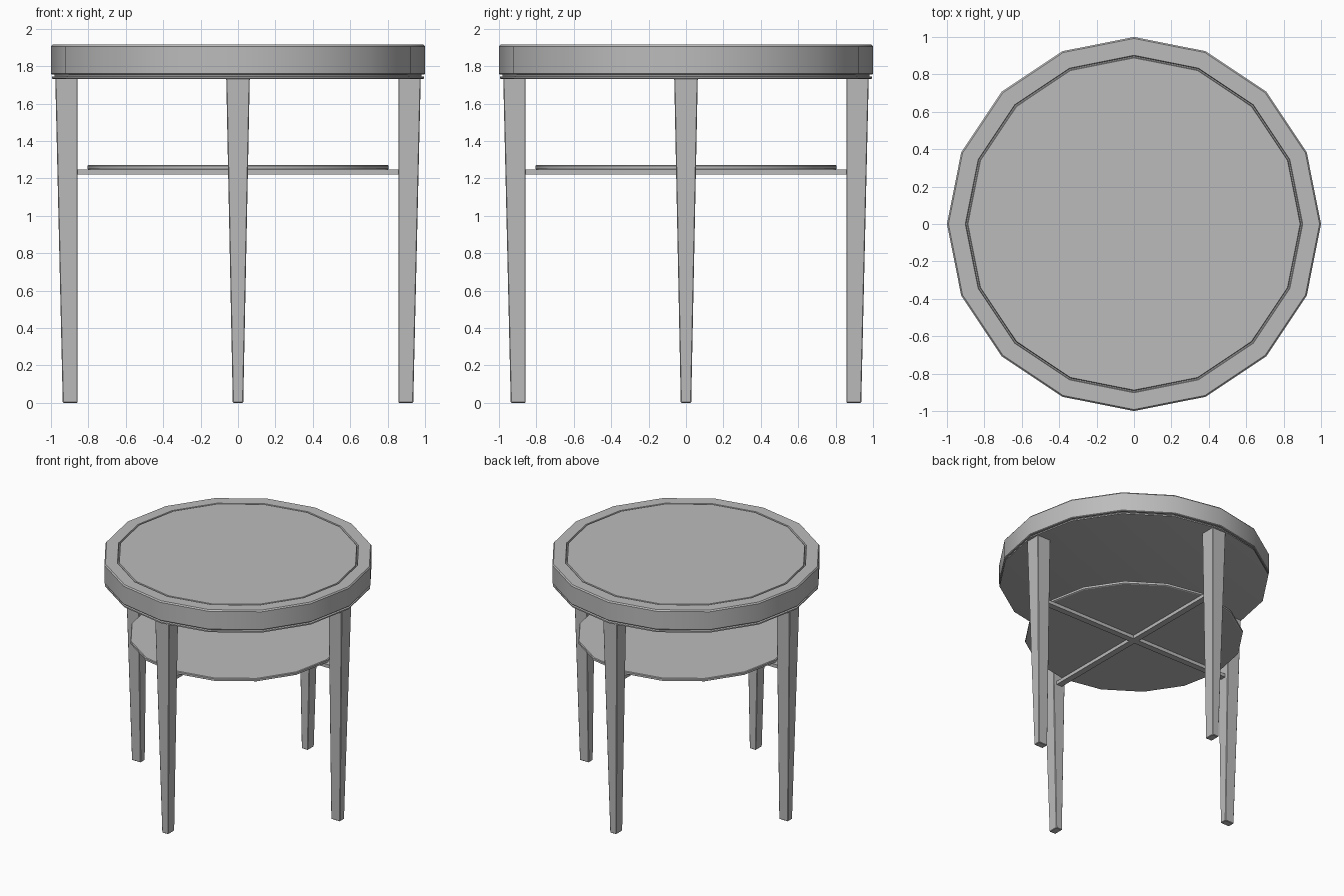
import bpy
import bmesh
import math

cube = bpy.data.objects.get("Cube")
if cube:
    bpy.data.objects.remove(cube, do_unlink=True)

SIDES = 16

grey = bpy.data.materials.new("plain grey")
COLOUR = (0.5, 0.5, 0.5, 1)
grey.diffuse_color = COLOUR
grey.use_nodes = True
grey.node_tree.nodes["Principled BSDF"].inputs["Base Color"].default_value = COLOUR


def make_object(name, bm, smooth=False):
    bmesh.ops.recalc_face_normals(bm, faces=bm.faces)
    mesh = bpy.data.meshes.new(name)
    bm.to_mesh(mesh)
    bm.free()
    mesh.materials.append(grey)
    obj = bpy.data.objects.new(name, mesh)
    bpy.context.collection.objects.link(obj)
    if smooth:
        bpy.ops.object.select_all(action='DESELECT')
        obj.select_set(True)
        bpy.context.view_layer.objects.active = obj
        bpy.ops.object.shade_smooth_by_angle(angle=math.radians(30))
    return obj


def turned(name, profile):
    """Sixteen-sided solid from (radius, height) points, capped at both ends."""
    bm = bmesh.new()
    rings = []
    for r, z in profile:
        angles = [math.tau * i / SIDES for i in range(SIDES)]
        rings.append([bm.verts.new((r * math.cos(a), r * math.sin(a), z)) for a in angles])
    for low, high in zip(rings, rings[1:]):
        for i in range(SIDES):
            j = (i + 1) % SIDES
            bm.faces.new((low[i], low[j], high[j], high[i]))
    bm.faces.new(rings[0])
    bm.faces.new(rings[-1])
    return make_object(name, bm, smooth=True)


def bar(name, size, centre):
    bm = bmesh.new()
    bmesh.ops.create_cube(bm, size=1)
    bmesh.ops.scale(bm, vec=size, verts=bm.verts)
    bmesh.ops.translate(bm, vec=centre, verts=bm.verts)
    return make_object(name, bm)


# Tabletop: lower lip, shadow gap, deep rim and a groove around the inset panel
turned("tabletop", [
    (0.98, 1.73), (0.995, 1.733), (0.995, 1.743), (0.98, 1.746),
    (0.98, 1.755), (0.995, 1.755), (1.0, 1.76),
    (1.0, 1.905), (0.992, 1.915),
    (0.902, 1.915), (0.898, 1.903), (0.892, 1.903), (0.888, 1.915)])

# Shelf resting on the crossed stretchers
turned("shelf", [(0.798, 1.247), (0.805, 1.251), (0.805, 1.267), (0.8, 1.272)])
bar("stretcher_side_to_side", (1.74, 0.05, 0.027), (0, 0, 1.2335))
bar("stretcher_front_to_back", (0.05, 1.74, 0.027), (0, 0, 1.2335))

# Legs: straight inner face, other three faces tapering towards the foot
INNER = 0.857
for k, place in enumerate(("left", "back", "right", "front")):
    bm = bmesh.new()
    bmesh.ops.create_cube(bm, size=1)
    for v in bm.verts:
        top = v.co.z > 0
        outer, half = (0.977, 0.063) if top else (0.937, 0.028)
        v.co = (outer if v.co.x > 0 else INNER,
                math.copysign(half, v.co.y), 1.735 if top else 0)
    bmesh.ops.bevel(bm, geom=bm.edges[:], offset=0.004, segments=1, affect='EDGES')
    leg = make_object(place + "_leg", bm)
    leg.rotation_euler.z = k * math.pi / 2
